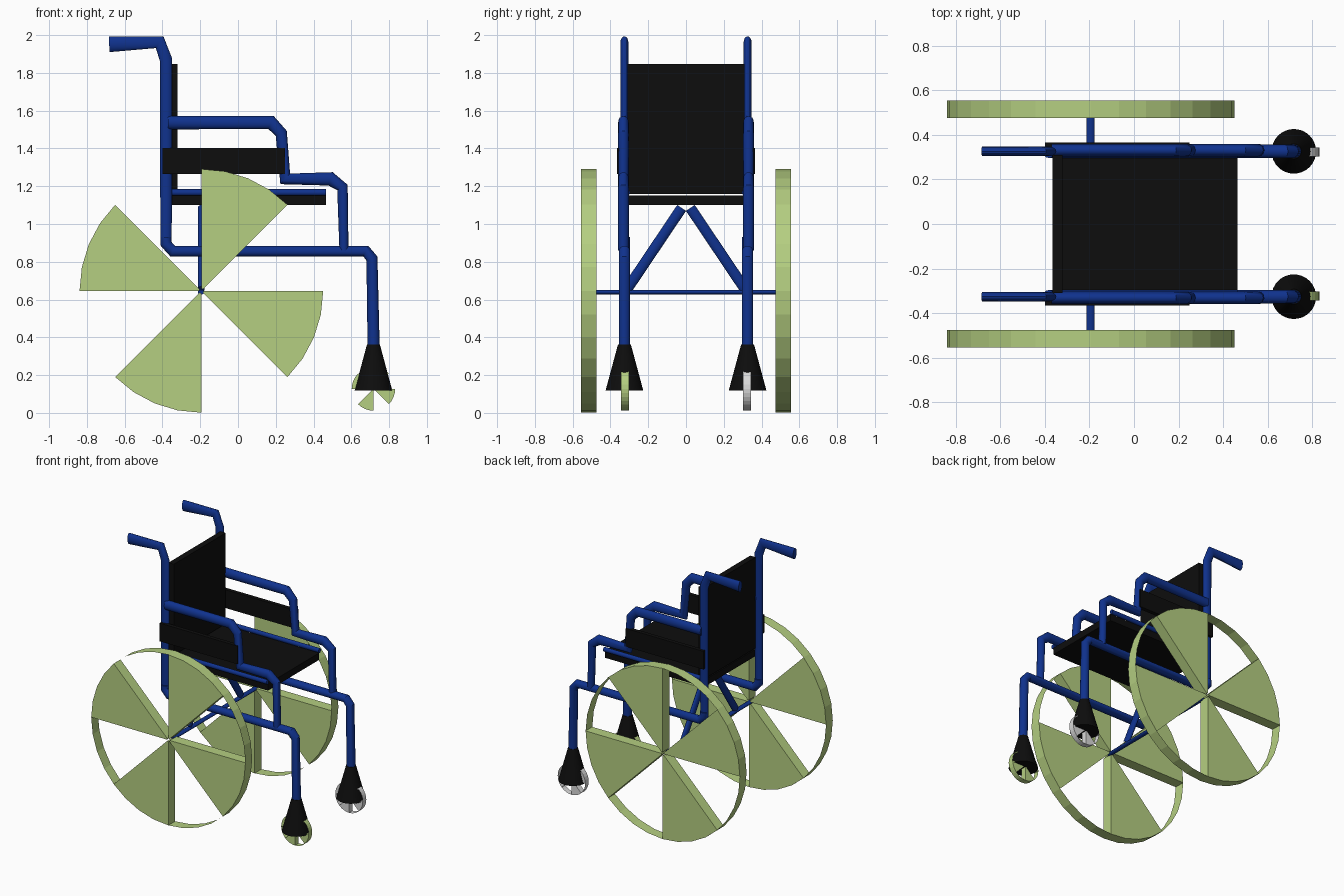
import bpy, bmesh, math
from mathutils import Vector, Matrix

cube = bpy.data.objects.get("Cube")
if cube:
    bpy.data.objects.remove(cube, do_unlink=True)


def material(name, rgb):
    m = bpy.data.materials.new(name)
    m.use_nodes = True
    m.diffuse_color = (*rgb, 1)
    bsdf = m.node_tree.nodes["Principled BSDF"]
    bsdf.inputs["Base Color"].default_value = (*rgb, 1)
    bsdf.inputs["Roughness"].default_value = 0.6
    return m


BLUE = material("frame blue", (0.005, 0.032, 0.27))
BLACK = material("fabric black", (0.004, 0.004, 0.004))
GREEN = material("wheel green", (0.46, 0.62, 0.22))
GREY = material("caster grey", (0.7, 0.7, 0.7))


def finish(name, bm, mat, smooth=False):
    bmesh.ops.recalc_face_normals(bm, faces=bm.faces)
    me = bpy.data.meshes.new(name)
    bm.to_mesh(me)
    bm.free()
    me.materials.append(mat)
    ob = bpy.data.objects.new(name, me)
    bpy.context.collection.objects.link(ob)
    if smooth:
        bpy.ops.object.select_all(action='DESELECT')
        ob.select_set(True)
        bpy.context.view_layer.objects.active = ob
        bpy.ops.object.shade_smooth_by_angle(angle=math.radians(28))
    return ob


def box(name, x, y, z, mat):
    bm = bmesh.new()
    lo, hi = Vector((x[0], y[0], z[0])), Vector((x[1], y[1], z[1]))
    bmesh.ops.create_cube(bm, size=1, matrix=Matrix.Translation((lo + hi) / 2)
                          @ Matrix.Diagonal((*(hi - lo), 1)))
    return finish(name, bm, mat)


def tube(name, points, widths, normal, depth, sides=16):
    """Sweep an oval along a flat path; depth is the radius along the plane normal."""
    bm = bmesh.new()
    pts, n = [Vector(p) for p in points], Vector(normal)
    rings = []
    for i, p in enumerate(pts):
        t = Vector()
        if i > 0:
            t += (p - pts[i - 1]).normalized()
        if i < len(pts) - 1:
            t += (pts[i + 1] - p).normalized()
        side = n.cross(t).normalized()
        ring = []
        for k in range(sides):
            a = math.tau * k / sides
            ring.append(bm.verts.new(p + side * widths[i] * math.cos(a) + n * depth * math.sin(a)))
        rings.append(ring)
    for a, b in zip(rings, rings[1:]):
        for k in range(sides):
            j = (k + 1) % sides
            bm.faces.new((a[k], a[j], b[j], b[k]))
    bm.faces.new(rings[0])
    bm.faces.new(rings[-1])
    return finish(name, bm, BLUE, True)


def side_tube(name, path, y, depth):
    """Path entries are x, z and in-plane radius."""
    return tube(name, [(x, y, z) for x, z, w in path], [w for x, z, w in path], (0, 1, 0), depth)


def wheel(name, x, y, z, radius, width, mat, segments=32):
    """Four solid wedges joined by a thin open rim."""
    bm = bmesh.new()

    def at(i, r, s):
        a = math.tau * i / segments
        return bm.verts.new((x + r * math.cos(a), y + s * width / 2, z + r * math.sin(a)))

    eighth = segments // 8
    for k in range(8):
        steps = range(k * eighth, (k + 1) * eighth + 1)
        if k % 2:
            loops = [[at(steps[-1], radius * 0.02, s), at(steps[0], radius * 0.02, s)]
                     + [at(i, radius, s) for i in steps] for s in (-1, 1)]
            near, far = loops
            bm.faces.new(near)
            bm.faces.new(far)
            pairs = [(i, (i + 1) % len(near)) for i in range(len(near))]
        else:
            near, far = [[at(i, radius, s) for i in steps] for s in (-1, 1)]
            pairs = [(i, i + 1) for i in range(eighth)]
        for i, j in pairs:
            bm.faces.new((near[i], near[j], far[j], far[i]))
    return finish(name, bm, mat)


def fork(name, x, y):
    bm = bmesh.new()
    bmesh.ops.create_cone(bm, cap_ends=True, segments=32, radius1=0.1, radius2=0.034,
                          depth=0.245, matrix=Matrix.Translation((x, y, 0.24)))
    return finish(name, bm, BLACK, True)


# Seat and backrest
box("seat", (-0.365, 0.465), (-0.305, 0.305), (1.10, 1.152), BLACK)
box("backrest", (-0.365, -0.32), (-0.31, 0.31), (1.16, 1.847), BLACK)

# Path of each side frame
POST = [(-0.682, 1.952, 0.042), (-0.415, 1.962, 0.037), (-0.381, 1.87, 0.033), (-0.381, 0.9, 0.03)]
LOWER = [(-0.381, 0.93, 0.029), (-0.381, 0.895, 0.03), (-0.345, 0.856, 0.031),
         (0.677, 0.856, 0.031), (0.709, 0.817, 0.031), (0.718, 0.35, 0.032)]
ARM = [(-0.37, 1.537, 0.036), (0.175, 1.537, 0.037), (0.229, 1.48, 0.032), (0.25, 1.239, 0.038),
       (0.49, 1.239, 0.037), (0.553, 1.193, 0.031), (0.561, 0.86, 0.024)]
RAIL = [(-0.36, 1.167, 0.017), (0.465, 1.167, 0.017)]

for side, label in ((1, "left"), (-1, "right")):
    # Tubular frame
    y = side * 0.326
    side_tube(label + "_handle_post", POST, y, 0.021)
    side_tube(label + "_lower_frame", LOWER, y, 0.03)
    side_tube(label + "_armrest", ARM, side * 0.331, 0.028)
    side_tube(label + "_seat_rail", RAIL, side * 0.312, 0.015)
    # Fabric side guard
    box(label + "_side_guard", (-0.4, 0.25), sorted((side * 0.335, side * 0.365)), (1.265, 1.402), BLACK)
    # Diagonal brace under the seat
    tube(label + "_brace", [(-0.195, side * 0.023, 1.085), (-0.195, side * 0.312, 0.655)],
         (0.028, 0.028), (1, 0, 0), 0.018)
    # Large wheel, caster fork and caster wheel
    wheel(label + "_wheel", -0.194, side * 0.515, 0.646, 0.645, 0.08, GREEN)
    fork(label + "_caster_fork", 0.717, y)
    wheel(label + "_caster", 0.717, side * 0.323, 0.127, 0.115, 0.042, GREY if side > 0 else GREEN)

# Axle between the large wheels
tube("axle", [(-0.195, -0.5, 0.639), (-0.195, 0.5, 0.639)], (0.012, 0.012), (1, 0, 0), 0.018)
